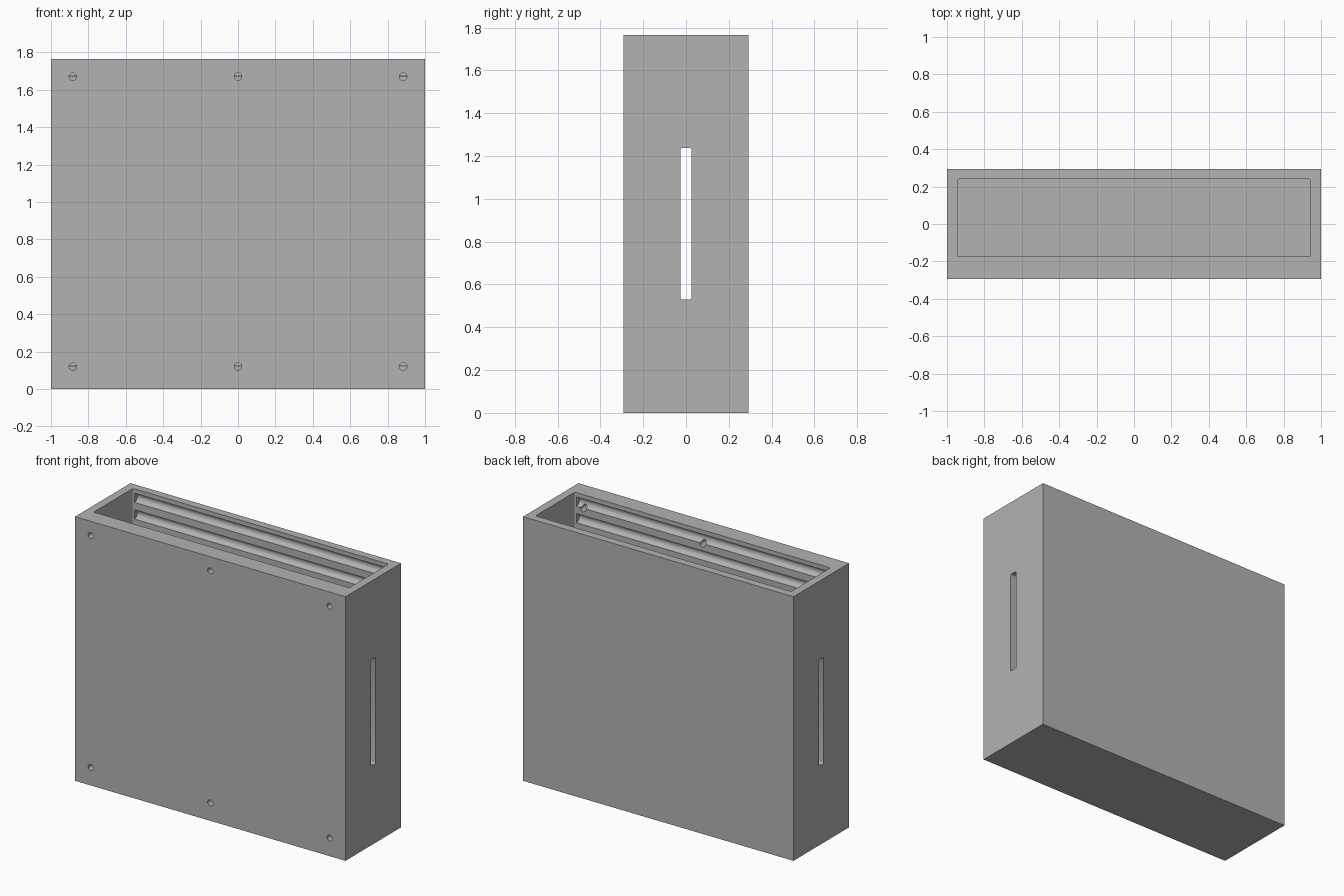
import bpy
import math

cube = bpy.data.objects.get("Cube")
if cube:
    bpy.data.objects.remove(cube, do_unlink=True)

WIDTH, DEPTH, HEIGHT = 2.0, 0.586, 1.765
FRONT_Y, BACK_Y = -0.175, 0.24      # inner faces of the front and back walls
INNER_X, FLOOR_Z = 0.945, 0.055
GROOVES, PITCH, GROOVE_R = 15, 0.1107, 0.031

grey = bpy.data.materials.new("plain grey")
grey.use_nodes = True
colour = (0.45, 0.45, 0.45, 1)
grey.diffuse_color = colour
grey.node_tree.nodes["Principled BSDF"].inputs["Base Color"].default_value = colour


def box(name, low, high):
    bpy.ops.mesh.primitive_cube_add(size=1)
    ob = bpy.context.object
    ob.name = name
    for v in ob.data.vertices:
        v.co = [l + (c + 0.5) * (h - l) for l, h, c in zip(low, high, v.co)]
    return ob


def rod(name, centre, radius, length, rotation, sides=24):
    bpy.ops.mesh.primitive_cylinder_add(vertices=sides, radius=radius, depth=length,
                                        location=centre, rotation=rotation)
    bpy.context.object.name = name
    return bpy.context.object


def join(parts):
    bpy.ops.object.select_all(action='DESELECT')
    for p in parts:
        p.select_set(True)
    bpy.context.view_layer.objects.active = parts[0]
    bpy.ops.object.join()
    return bpy.context.object


def cut(target, cutter):
    cutter.hide_render = True
    bpy.context.view_layer.objects.active = target
    mod = target.modifiers.new("cut", 'BOOLEAN')
    mod.operation = 'DIFFERENCE'
    mod.solver = 'EXACT'
    mod.object = cutter
    bpy.ops.object.modifier_apply(modifier=mod.name)
    bpy.data.objects.remove(cutter, do_unlink=True)


def round_edges(ob, axis, width):
    # Bevel only the edges that run along one axis
    weights = ob.data.attributes.new("bevel_weight_edge", 'FLOAT', 'EDGE')
    for e in ob.data.edges:
        a, b = (ob.data.vertices[i].co for i in e.vertices)
        weights.data[e.index].value = float(abs(a[axis] - b[axis]) > 1e-4)
    mod = ob.modifiers.new("round", 'BEVEL')
    mod.limit_method = 'WEIGHT'
    mod.width = width
    mod.segments = 3
    bpy.context.view_layer.objects.active = ob
    bpy.ops.object.modifier_apply(modifier=mod.name)


# Outer case
case = box("case", (-WIDTH / 2, -DEPTH / 2, 0), (WIDTH / 2, DEPTH / 2, HEIGHT))
case.data.materials.append(grey)

# Open cavity with slightly rounded corners
cavity = box("cavity_cutter", (-INNER_X, FRONT_Y, FLOOR_Z), (INNER_X, BACK_Y, HEIGHT + 0.1))
round_edges(cavity, 2, 0.012)
cut(case, cavity)

# Horizontal half-round grooves in the front and back inner walls
for wall_y in (FRONT_Y, BACK_Y):
    rods = [rod("groove_cutter", (0, wall_y, HEIGHT - 0.06 - i * PITCH), GROOVE_R,
                2 * INNER_X - 0.024, (0, math.pi / 2, 0)) for i in range(GROOVES)]
    cut(case, join(rods))

# Upright slot through both side walls
slot = box("slot_cutter", (-1.2, -0.026, 0.53), (1.2, 0.026, 1.237))
round_edges(slot, 0, 0.008)
cut(case, slot)

# Six screw holes through the front wall
holes = [rod("hole_cutter", (x, -0.24, z), 0.02, 0.2, (math.pi / 2, 0, 0))
         for x in (-0.883, 0, 0.883) for z in (0.12, 1.67)]
cut(case, join(holes))

bpy.ops.object.select_all(action='DESELECT')
case.select_set(True)
bpy.context.view_layer.objects.active = case
bpy.ops.object.shade_smooth_by_angle(angle=math.radians(32))
